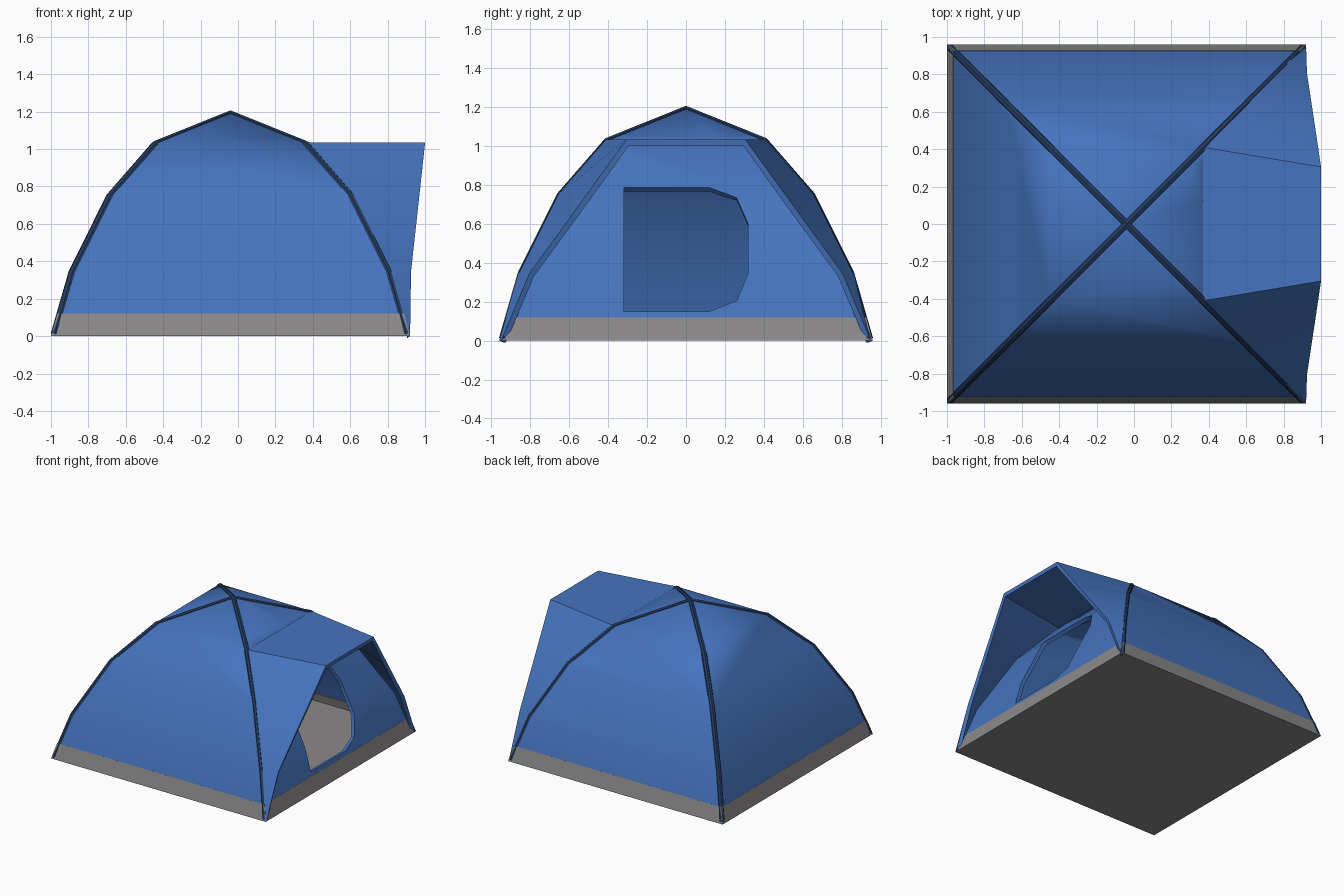
import bpy, bmesh, math
from mathutils import Vector

if "Cube" in bpy.data.objects:
    bpy.data.objects.remove(bpy.data.objects["Cube"])

CX = -0.04                                   # dome centre in x
LEVELS = [(0.96, 0.0), (0.86, 0.345), (0.655, 0.755), (0.41, 1.035)]
APEX = 1.2


def material(name, col):
    m = bpy.data.materials.new(name)
    m.diffuse_color = (*col, 1)
    m.use_nodes = True
    m.node_tree.nodes["Principled BSDF"].inputs["Base Color"].default_value = m.diffuse_color
    return m


BLUE = material("blue fabric", (0.060, 0.175, 0.52))
NAVY = material("navy pole", (0.017, 0.042, 0.115))
GREY = material("grey groundsheet", (0.26, 0.25, 0.25))


def finish(name, data, mat, thick=0, angle=40):
    ob = bpy.data.objects.new(name, data)
    bpy.context.collection.objects.link(ob)
    data.materials.append(mat)
    if thick:
        s = ob.modifiers.new("thickness", 'SOLIDIFY')
        s.thickness, s.offset, s.use_even_offset = thick, -1, True
    bpy.ops.object.select_all(action='DESELECT')
    ob.select_set(True)
    bpy.context.view_layer.objects.active = ob
    bpy.ops.object.convert(target='MESH')
    bpy.ops.object.shade_smooth_by_angle(angle=math.radians(angle))
    return ob


def to_mesh(bm, name):
    me = bpy.data.meshes.new(name)
    bm.to_mesh(me)
    bm.free()
    return me


def square_rings(bm, levels):
    """Stack of square rings joined by outward-facing quads."""
    rings = [[bm.verts.new((CX + sx * h, sy * h, z))
              for sx, sy in ((-1, -1), (1, -1), (1, 1), (-1, 1))] for h, z in levels]
    for a, b in zip(rings, rings[1:]):
        for i in range(4):
            j = (i + 1) % 4
            bm.faces.new((a[i], a[j], b[j], b[i]))
    return rings


# Dome with a doorway cut in the +x wall
bm = bmesh.new()
rings = square_rings(bm, [(0.931, 0.1)] + LEVELS[1:])
top = bm.verts.new((CX, 0, APEX))
for i in range(4):
    bm.faces.new((rings[-1][i], rings[-1][(i + 1) % 4], top))
door = [(-0.32, 0.15), (0.12, 0.15), (0.26, 0.205), (0.32, 0.345),
        (0.32, 0.60), (0.26, 0.735), (0.12, 0.787), (-0.32, 0.787)]
planes = []
for (y0, z0), (y1, z1) in zip(door, door[1:] + door[:1]):
    planes.append((Vector((0, y0, z0)), Vector((0, z1 - z0, y0 - y1)).normalized()))
for co, no in planes:
    bm.normal_update()
    fs = [f for f in bm.faces if f.normal.x > 0.3]
    geom = fs + list({e for f in fs for e in f.edges}) + list({v for f in fs for v in f.verts})
    bmesh.ops.bisect_plane(bm, geom=geom, dist=1e-5, plane_co=co, plane_no=no)
bm.normal_update()
hole = [f for f in bm.faces if f.normal.x > 0.3 and
        all((f.calc_center_median() - co).dot(no) < 0 for co, no in planes)]
bmesh.ops.delete(bm, geom=hole, context='FACES')
finish("dome_shell", to_mesh(bm, "dome_shell"), BLUE, 0.03)

# Porch awning from the dome's corner ridges out to the entrance edge
inner = [(CX + h, -h, z) for h, z in LEVELS]
outer = [(0.92, -0.95, 0), (0.925, -0.805, 0.345), (0.97, -0.507, 0.755), (1.0, -0.305, 1.035)]
pairs = list(zip(inner, outer))
pairs += [tuple((x, -y, z) for x, y, z in p) for p in reversed(pairs)]
bm = bmesh.new()
vs = [[bm.verts.new(p) for p in pair] for pair in pairs]
for a, b in zip(vs, vs[1:]):
    bm.faces.new((a[0], a[1], b[1], b[0]))
finish("porch_awning", to_mesh(bm, "porch_awning"), BLUE, 0.03)

# Groundsheet tray
bm = bmesh.new()
rings = square_rings(bm, [(0.96, 0), (0.928, 0.12)])
bm.faces.new(rings[0][::-1])
finish("groundsheet", to_mesh(bm, "groundsheet"), GREY, 0.036, 30)

# Two crossing poles along the dome's diagonals
PATH = [(0.94, 0.008), (0.844, 0.342), (0.642, 0.747), (0.402, 1.023)]
for name, side in (("pole_a", 1), ("pole_b", -1)):
    half = [(-h, z) for h, z in PATH]
    pts = half + [(0, APEX - 0.015)] + [(-h, z) for h, z in reversed(half)]
    cu = bpy.data.curves.new(name, 'CURVE')
    cu.dimensions = '3D'
    cu.bevel_depth, cu.bevel_resolution, cu.use_fill_caps = 0.022, 2, True
    sp = cu.splines.new('POLY')
    sp.points.add(len(pts) - 1)
    for p, (d, z) in zip(sp.points, pts):
        p.co = (CX + d, d * side, z, 1)
    finish(name, cu, NAVY)
